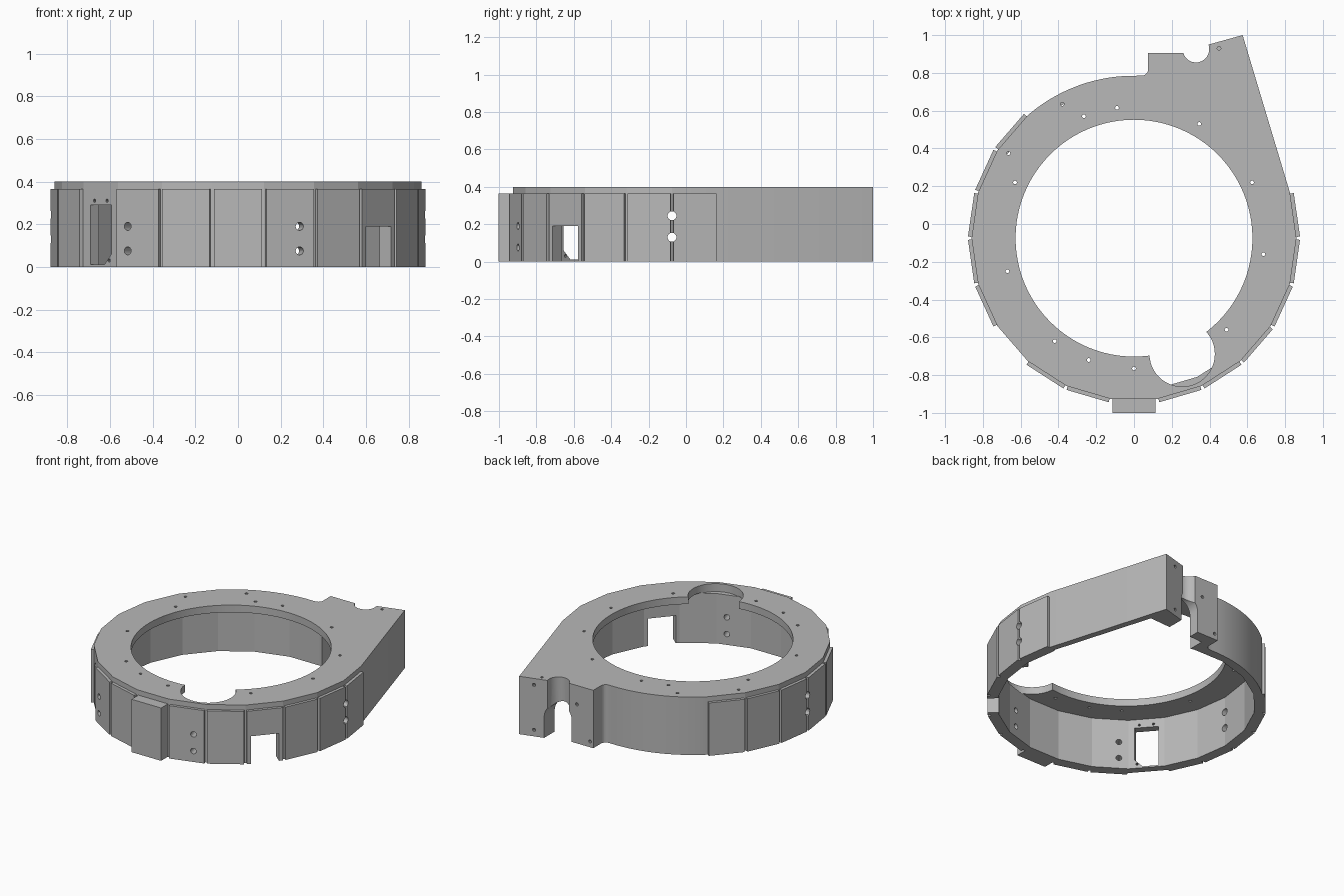
import bpy, bmesh
from math import cos, sin, pi, radians
from mathutils import Matrix, Vector

cube = bpy.data.objects.get("Cube")
if cube:
    bpy.data.objects.remove(cube)

SIDES, R, CY = 22, 0.86, -0.075      # housing polygon
STEP = 2 * pi / SIDES
APOTHEM = R * cos(STEP / 2)
HEIGHT, PLATE = 0.4, 0.05

grey = bpy.data.materials.new("Housing grey")
grey.use_nodes = True
grey.diffuse_color = (0.48, 0.48, 0.48, 1)
grey.node_tree.nodes["Principled BSDF"].inputs["Base Color"].default_value = grey.diffuse_color


def prism(name, points, low, high, matrix=Matrix()):
    """Extrude a closed 2D profile from low to high along local z."""
    bm = bmesh.new()
    base = bm.faces.new([bm.verts.new((x, y, low)) for x, y in points])
    extruded = bmesh.ops.extrude_face_region(bm, geom=[base])["geom"]
    top = [v for v in extruded if isinstance(v, bmesh.types.BMVert)]
    bmesh.ops.translate(bm, verts=top, vec=(0, 0, high - low))
    bmesh.ops.recalc_face_normals(bm, faces=bm.faces)
    bm.transform(matrix)
    mesh = bpy.data.meshes.new(name)
    bm.to_mesh(mesh)
    bm.free()
    mesh.materials.append(grey)
    obj = bpy.data.objects.new(name, mesh)
    bpy.context.collection.objects.link(obj)
    return obj


def arc(cx, cy, r, start, end, n):
    angles = [radians(start + (end - start) * i / n) for i in range(n + 1)]
    return [(cx + r * cos(a), cy + r * sin(a)) for a in angles]


def circle(cx, cy, r, n=16):
    return arc(cx, cy, r, 0, 360, n)[:-1]


def rect(x0, x1, y0, y1):
    return [(x0, y0), (x1, y0), (x1, y1), (x0, y1)]


def corner(k, r=R):
    return (r * cos(k * STEP), CY + r * sin(k * STEP))


def side_frame(k):
    """Frame on side k: x along the side, y up, z outward."""
    a = (k + 0.5) * STEP
    n = Vector((cos(a), sin(a), 0))
    t = Vector((-sin(a), cos(a), 0))
    up = Vector((0, 0, 1))
    m = Matrix((t, up, n)).transposed().to_4x4()
    m.translation = n * APOTHEM + Vector((0, CY, 0))
    return m


def cut(targets, points, low, high, matrix=Matrix()):
    cutter = prism("cutter", points, low, high, matrix)
    cutter.hide_render = True
    for target in targets:
        mod = target.modifiers.new("cut", 'BOOLEAN')
        mod.operation = 'DIFFERENCE'
        mod.solver = 'EXACT'
        mod.object = cutter
        bpy.context.view_layer.objects.active = target
        bpy.ops.object.modifier_apply(modifier=mod.name)
    bpy.data.objects.remove(cutter)


# Housing: faceted ring with a tangential outlet and a round back
outline = [corner(1), (0.575, 1.0), (0.395, 0.95)]
outline += arc(0.328, 0.925, 0.07, 0, -163, 12)
outline += [(0.26, 0.905), (0.075, 0.905)]
outline += arc(0.04, 0.82, 0.035, 0, -90, 5)
outline += arc(0, CY, R, 89, 8 * 360 / SIDES, 14)
outline += [corner(k) for k in range(9, SIDES + 1)]
housing = prism("housing", outline, 0, HEIGHT)

# Hollow inside, open at the bottom
ceiling = HEIGHT - PLATE
cut([housing], [corner(k, 0.807) for k in range(SIDES)], -0.1, ceiling)
channel = [(0.14, 0.5), (0.14, 0.825), (0.575, 0.85), (0.785, 0.15), (0.6, 0.1)]
cut([housing], channel, -0.1, ceiling)

# Large round opening and side notch in the top plate
cut([housing], circle(0, CY, 0.627, 96), 0.3, 0.5)
cut([housing], circle(0.255, -0.688, 0.173, 48), 0.345, 0.5)

# Arched outlet under the notch in the end wall
along_y = Matrix.Rotation(pi / 2, 4, 'X')
arch = [(0.24, -0.1), (0.415, -0.1)] + arc(0.3275, 0.15, 0.0875, 0, 180, 14)
cut([housing], arch, -1.1, -0.7, along_y)

# Screw holes in the end faces
for x, z in ((0.2, 0.27), (0.1, 0.04), (0.48, 0.355), (0.48, 0.045)):
    cut([housing], circle(x, z, 0.011, 10), -1.1, -0.87, along_y)

# Cover panels around the outside
panels = {}
for k in (0, 8, 9, 10, 11, 12, 14, 15, 17, 18, 19, 20, 21):
    panels[k] = prism(f"side_panel_{k}", rect(-0.116, 0.116, 0, 0.365), -0.002, 0.02, side_frame(k))
front_block = prism("front_block", rect(-0.113, 0.113, 0, 0.365), -0.002, 0.075, side_frame(16))

# Cable opening through the front left panel
cut([housing, panels[19]], rect(-0.09, 0.09, -0.1, 0.19), -0.12, 0.1, side_frame(19))

# Chamfered window in the bare front right side, with its screw holes
window = [(-0.075, 0.01), (0.025, 0.01), (0.075, 0.06), (0.075, 0.29), (-0.075, 0.29)]
cut([housing], window, -0.12, 0.1, side_frame(13))
for x, z in ((-0.045, 0.31), (0.045, 0.31), (0.06, 0.03)):
    cut([housing], circle(x, z, 0.008, 10), -0.12, 0.1, side_frame(13))

# Pairs of holes in two front panels
for k, x in ((14, -0.055), (17, 0.045)):
    for z in (0.075, 0.19):
        cut([housing, panels[k]], circle(x, z, 0.019), -0.12, 0.1, side_frame(k))

# Cross holes on the left and right seams
along_x = Matrix(((0, 0, 1, 0), (1, 0, 0, 0), (0, 1, 0, 0), (0, 0, 0, 1)))
for z in (0.13, 0.245):
    for side, pair in ((1, (0, 21)), (-1, (10, 11))):
        low, high = sorted((0.7 * side, 1.0 * side))
        cut([housing] + [panels[k] for k in pair], circle(CY, z, 0.024), low, high, along_x)

# Small screw holes in the top plate
top_holes = [(-0.38, 0.635), (-0.265, 0.57), (-0.09, 0.615), (0.345, 0.53), (0.45, 0.93),
             (0.625, 0.22), (0.685, -0.16), (0.49, -0.56), (0, -0.765), (-0.24, -0.72),
             (-0.42, -0.62), (-0.67, -0.25), (-0.63, 0.22), (-0.665, 0.375)]
for x, y in top_holes:
    cut([housing], circle(x, y, 0.01, 10), 0.3, 0.5)

# Smooth the round walls, keep the facets crisp
bpy.ops.object.select_all(action='DESELECT')
housing.select_set(True)
bpy.context.view_layer.objects.active = housing
bpy.ops.object.shade_smooth_by_angle(angle=radians(14))
